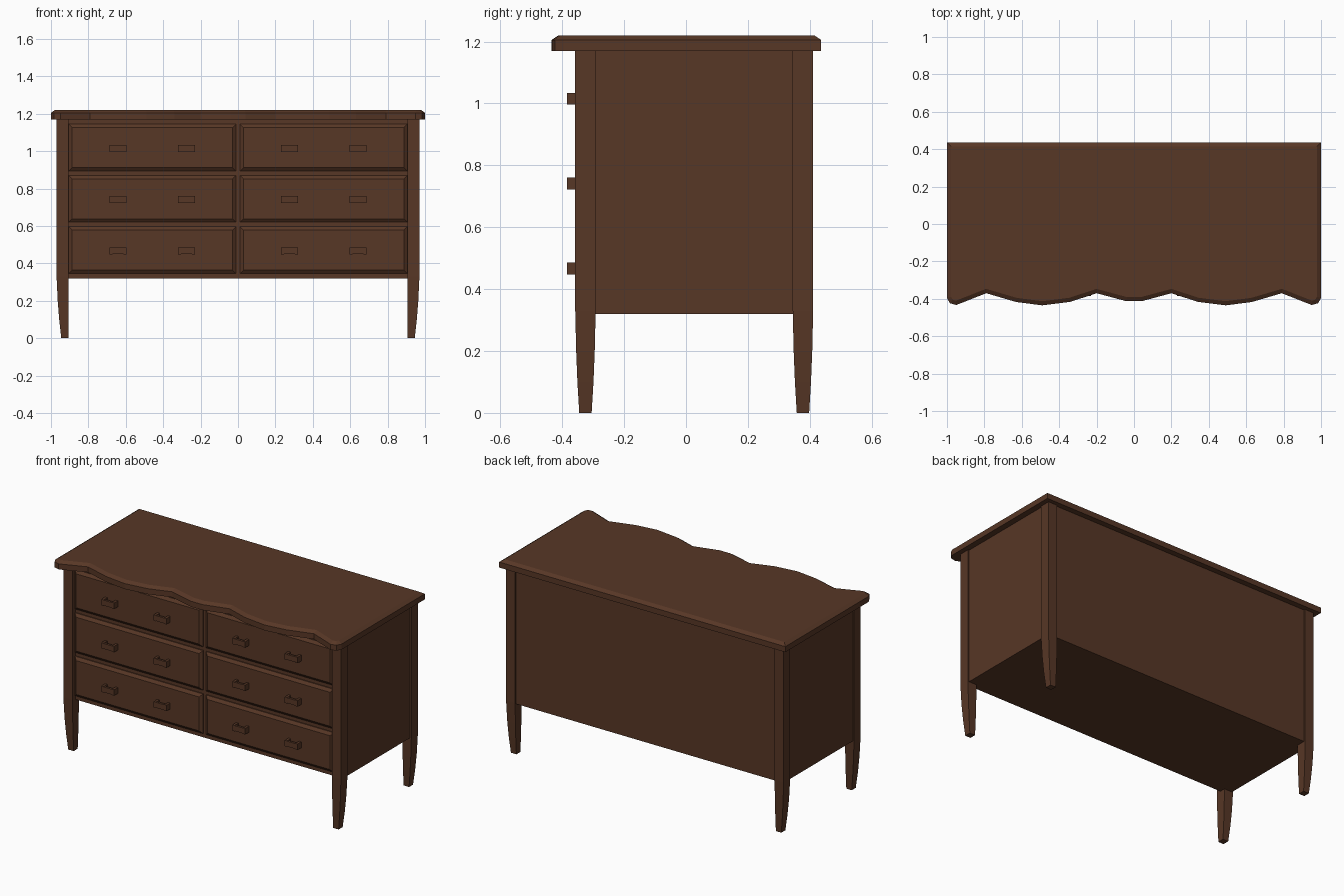
import bpy
import bmesh
from mathutils import Vector

default = bpy.data.objects.get("Cube")
if default:
    bpy.data.objects.remove(default, do_unlink=True)

COLOUR = (0.096, 0.038, 0.019, 1.0)
wood = bpy.data.materials.new("dark walnut")
wood.use_nodes = True
wood.diffuse_color = COLOUR
wood.node_tree.nodes["Principled BSDF"].inputs["Base Color"].default_value = COLOUR


def finish(name, bm):
    bmesh.ops.recalc_face_normals(bm, faces=bm.faces[:])
    mesh = bpy.data.meshes.new(name)
    bm.to_mesh(mesh)
    bm.free()
    mesh.materials.append(wood)
    obj = bpy.data.objects.new(name, mesh)
    bpy.context.collection.objects.link(obj)
    return obj


def add_box(bm, lo, hi):
    lo, hi = Vector(lo), Vector(hi)
    made = bmesh.ops.create_cube(bm, size=1)["verts"]
    for v in made:
        v.co = Vector([(lo[i] + hi[i]) / 2 + v.co[i] * (hi[i] - lo[i]) for i in range(3)])


def box(name, lo, hi):
    bm = bmesh.new()
    add_box(bm, lo, hi)
    return finish(name, bm)


def chamfer_face(bm, direction, width, depth):
    """Raise the face looking along direction behind a sloped border."""
    bm.normal_update()
    face = max(bm.faces, key=lambda f: f.normal.dot(direction))
    bmesh.ops.inset_region(bm, faces=[face], thickness=width, depth=depth,
                           use_even_offset=True)


# Wavy top with a chamfered upper edge
half = [(0.04, -0.413), (0.2, -0.37), (0.34, -0.416), (0.49, -0.435), (0.63, -0.417),
        (0.79, -0.37), (0.95, -0.433), (0.985, -0.423), (1.0, -0.395), (1.0, 0.437)]
outline = half + [(-x, y) for x, y in reversed(half)]
bm = bmesh.new()
base = bm.faces.new([bm.verts.new((x, y, 1.17)) for x, y in outline])
up = bmesh.ops.extrude_face_region(bm, geom=[base], use_keep_orig=True)["geom"]
for v in up:
    if isinstance(v, bmesh.types.BMVert):
        v.co.z = 1.205
bmesh.ops.recalc_face_normals(bm, faces=bm.faces[:])
chamfer_face(bm, Vector((0, 0, 1)), 0.022, 0.015)
finish("wavy_top", bm)

# Closed case set slightly inside the legs
box("case", (-0.962, -0.328, 0.32), (0.962, 0.402, 1.17))

# Tapered legs: height, outer x, half depth
profile = [(0, 0.945, 0.02), (0.1, 0.956, 0.026), (0.2, 0.964, 0.03),
           (0.33, 0.97, 0.033), (1.17, 0.97, 0.033)]
for side, sx in (("left", 1), ("right", -1)):
    for place, cy in (("front", -0.325), ("back", 0.378)):
        bm = bmesh.new()
        rings = [[bm.verts.new((sx * x, cy + d, z))
                  for x, d in ((0.907, -h), (outer, -h), (outer, h), (0.907, h))]
                 for z, outer, h in profile]
        for a, b in zip(rings, rings[1:]):
            for i in range(4):
                j = (i + 1) % 4
                bm.faces.new((a[i], a[j], b[j], b[i]))
        bm.faces.new(rings[0])
        bm.faces.new(rings[-1])
        finish(f"{place}_{side}_leg", bm)

# Six raised drawer fronts, each with two bracket handles
for row, z in enumerate((0.471, 0.745, 1.019)):
    for side, sx in (("left", 1), ("right", -1)):
        cx = sx * 0.458
        bm = bmesh.new()
        add_box(bm, (cx - 0.447, -0.334, z - 0.125), (cx + 0.447, -0.3, z + 0.125))
        bmesh.ops.recalc_face_normals(bm, faces=bm.faces[:])
        chamfer_face(bm, Vector((0, -1, 0)), 0.018, 0.014)
        finish(f"drawer_{row + 1}_{side}", bm)

        for n, offset in enumerate((-0.183, 0.183)):
            hx, hz = cx + offset, z - 0.004
            bm = bmesh.new()
            for e in (-1, 1):
                px = hx + e * 0.037
                add_box(bm, (px - 0.008, -0.385, hz - 0.019), (px + 0.008, -0.345, hz + 0.019))
            add_box(bm, (hx - 0.03, -0.384, hz - 0.017), (hx + 0.03, -0.37, hz + 0.017))
            finish(f"handle_{row + 1}_{side}_{n + 1}", bm)
